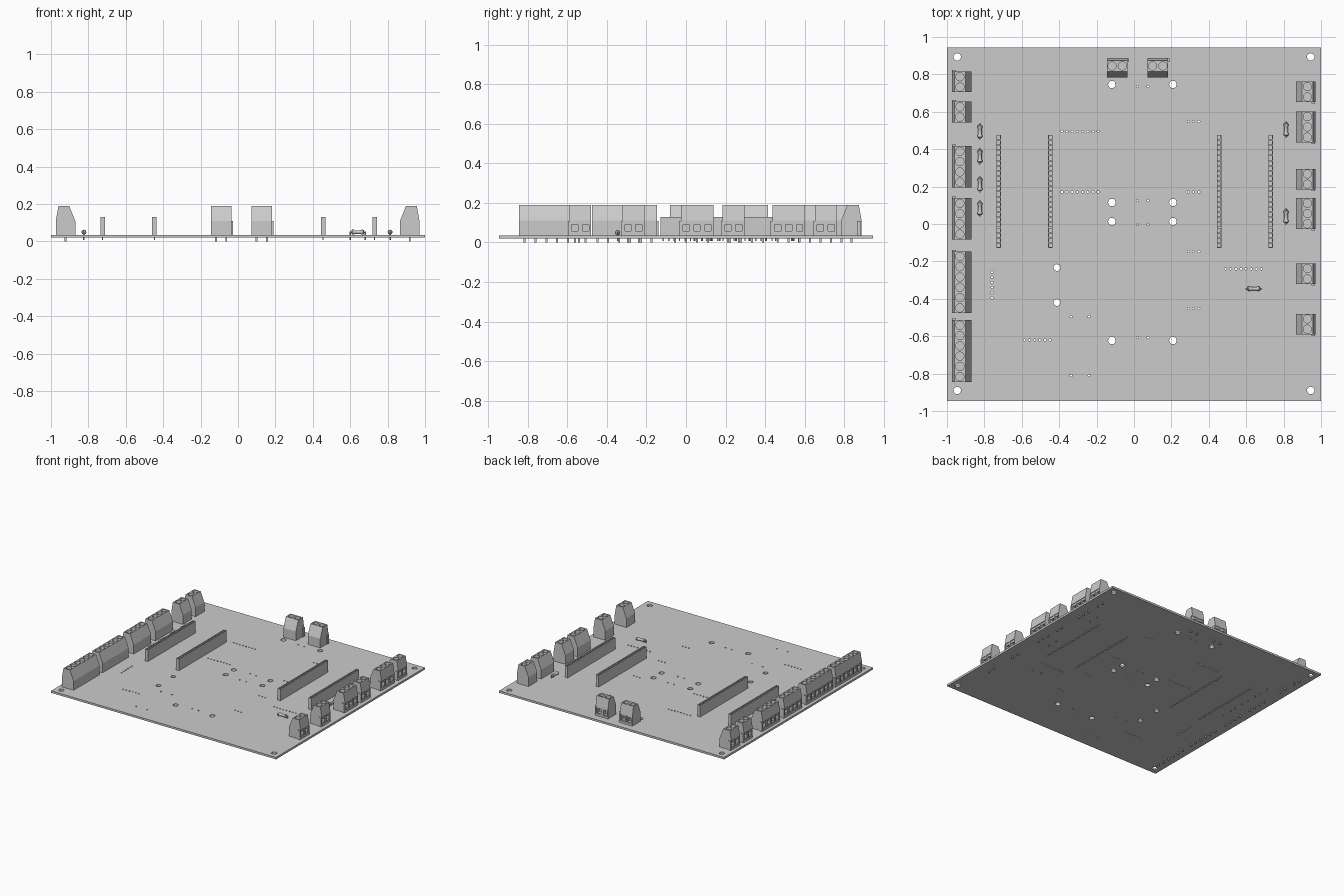
import bpy, bmesh, math
from mathutils import Matrix, Vector

if "Cube" in bpy.data.objects:
    bpy.data.objects.remove(bpy.data.objects["Cube"])

GREY = (0.6, 0.6, 0.6, 1)
mat = bpy.data.materials.new("plain grey")
mat.use_nodes = True
mat.diffuse_color = GREY
mat.node_tree.nodes["Principled BSDF"].inputs["Base Color"].default_value = GREY

BOTTOM, TOP = 0.02, 0.036      # board faces
PITCH = 0.0275                 # header pin spacing
CELL = 2 * PITCH               # terminal pole spacing


def place(name, mesh, loc=(0, 0, 0), turn=0):
    ob = bpy.data.objects.new(name, mesh)
    bpy.context.scene.collection.objects.link(ob)
    ob.location = loc
    ob.rotation_euler.z = math.radians(turn)
    return ob


def finish(bm, name):
    bmesh.ops.recalc_face_normals(bm, faces=bm.faces)
    mesh = bpy.data.meshes.new(name)
    bm.to_mesh(mesh)
    bm.free()
    mesh.materials.append(mat)
    return mesh


def box(bm, lo, hi):
    lo, hi = Vector(lo), Vector(hi)
    m = Matrix.Translation((lo + hi) / 2) @ Matrix.Diagonal((*(hi - lo), 1))
    bmesh.ops.create_cube(bm, size=1, matrix=m)


def tube(bm, r, x, y, z0, z1, sides=16):
    bmesh.ops.create_cone(bm, cap_ends=True, segments=sides, radius1=r, radius2=r, depth=z1 - z0,
                          matrix=Matrix.Translation((x, y, (z0 + z1) / 2)))


def prism(bm, profile, x0, x1, cells=1):
    """Sweep a (y, z) profile along x in equal cells."""
    rings = [[bm.verts.new((x0 + (x1 - x0) * i / cells, y, z)) for y, z in profile]
             for i in range(cells + 1)]
    for a, b in zip(rings, rings[1:]):
        for i in range(len(profile)):
            j = (i + 1) % len(profile)
            bm.faces.new((a[i], a[j], b[j], b[i]))
    bm.faces.new(rings[0])
    bm.faces.new(rings[-1])
    bmesh.ops.recalc_face_normals(bm, faces=bm.faces)


def cut(mesh, cutter_bm):
    """Return the mesh with the cutter volume removed."""
    body = place("body_temp", mesh)
    cutter = place("cutter", finish(cutter_bm, "cutter"))
    cutter.hide_render = True
    mod = body.modifiers.new("cut", 'BOOLEAN')
    mod.operation, mod.solver, mod.object = 'DIFFERENCE', 'EXACT', cutter
    result = bpy.data.meshes.new_from_object(body.evaluated_get(bpy.context.evaluated_depsgraph_get()))
    bpy.data.objects.remove(body)
    bpy.data.objects.remove(cutter)
    return result


# Circuit board: rectangle with round holes as a filled flat curve
curve = bpy.data.curves.new("board", 'CURVE')
curve.dimensions, curve.fill_mode = '2D', 'BOTH'
curve.extrude = (TOP - BOTTOM) / 2


def outline(points):
    s = curve.splines.new('POLY')
    s.points.add(len(points) - 1)
    for p, (x, y) in zip(s.points, points):
        p.co = (x, y, 0, 1)
    s.use_cyclic_u = True


def hole(x, y, r=0.007, sides=10):
    outline([(x + r * math.cos(math.tau * i / sides), y + r * math.sin(math.tau * i / sides))
             for i in range(sides)])


def hole_row(x, y, count, dx=PITCH, dy=0):
    for i in range(count):
        hole(x + i * dx, y + i * dy, 0.006)


outline([(-1, -0.945), (1, -0.945), (1, 0.945), (-1, 0.945)])
for x in (-0.945, 0.945):
    for y in (-0.89, 0.893):
        hole(x, y, 0.02, 24)
for y in (0.746, 0.115, 0.013, -0.623):
    for x in (-0.118, 0.208):
        hole(x, y, 0.02, 24)
for y in (-0.233, -0.42):
    hole(-0.412, y, 0.018, 24)
for y in (0.735, 0.126, -0.003, -0.607):
    hole_row(0.019, y, 2, dx=CELL)
for y in (-0.495, -0.81):
    hole_row(-0.337, y, 2, dx=0.097)
for y in (0.495, 0.171):
    hole_row(-0.385, y, 8)
for y in (0.548, 0.171, -0.147, -0.452):
    hole_row(0.291, y, 3)
hole_row(0.489, -0.24, 8)
hole_row(-0.586, -0.62, 6)
hole_row(-0.759, -0.257, 6, dx=0, dy=-PITCH)
temp = place("board_curve", curve)
board = bpy.data.meshes.new_from_object(temp.evaluated_get(bpy.context.evaluated_depsgraph_get()))
bpy.data.objects.remove(temp)
board.materials.clear()
board.materials.append(mat)
for p in board.polygons:
    p.use_smooth = False
place("circuit_board", board, (0, 0, (TOP + BOTTOM) / 2))


# Screw terminal: wire openings face local +y
def terminal_mesh(poles):
    half = poles * CELL / 2
    centres = [(i + 0.5) * CELL - half for i in range(poles)]
    bm = bmesh.new()
    prism(bm, [(-0.052, TOP), (0.052, TOP), (0.052, 0.11), (0.038, 0.19),
               (-0.02, 0.19), (-0.052, 0.11)], -half, half)
    cutter = bmesh.new()
    for x in centres:
        tube(cutter, 0.022, x, 0.009, 0.17, 0.2, 24)
        box(cutter, (x - 0.023, 0.046, 0.053), (x + 0.023, 0.07, 0.109))
    body = cut(finish(bm, "terminal_body"), cutter)
    # deeper wire openings inside the shallow frames, and screw slots
    cutter = bmesh.new()
    for x in centres:
        box(cutter, (x - 0.016, 0.02, 0.058), (x + 0.016, 0.05, 0.092))
        box(cutter, (x - 0.018, 0.0065, 0.163), (x + 0.018, 0.0115, 0.18))
    body = cut(body, cutter)
    bm = bmesh.new()
    bm.from_mesh(body)
    box(bm, (half - 0.001, 0.03, TOP), (half + 0.008, 0.05, 0.109))   # side key
    for x in centres:
        box(bm, (x - 0.005, -0.005, 0), (x + 0.005, 0.005, TOP + 0.004))
    return finish(bm, "screw_terminal_%d" % poles)


terminals = {n: terminal_mesh(n) for n in (2, 3, 4, 6)}
for y, n in ((0.76, 2), (0.599, 2), (0.306, 4), (0.028, 4), (-0.311, 6), (-0.679, 6)):
    place("right_terminal", terminals[n], (-0.922, y, 0), 90)
for y, n in ((0.707, 2), (0.519, 3), (0.24, 2), (0.056, 3), (-0.266, 2), (-0.535, 2)):
    place("left_terminal", terminals[n], (0.918, y, 0), -90)
for x in (-0.09, 0.127):
    place("back_terminal", terminals[2], (x, 0.836, 0))

# Pin headers: a row of cells with sunken sockets and pins below
PINS = 22
half = PINS * PITCH / 2
bm = bmesh.new()
prism(bm, [(-0.012, TOP), (0.012, TOP), (0.012, 0.13), (-0.012, 0.13)], -half, half, PINS)
tops = [f for f in bm.faces if f.normal.z > 0.9]
bmesh.ops.inset_individual(bm, faces=tops, thickness=0.006)
sockets = bmesh.ops.extrude_discrete_faces(bm, faces=tops)["faces"]
bmesh.ops.translate(bm, vec=(0, 0, -0.04), verts=[v for f in sockets for v in f.verts])
for i in range(PINS):
    x = (i + 0.5) * PITCH - half
    box(bm, (x - 0.003, -0.003, 0.008), (x + 0.003, 0.003, TOP + 0.003))
header = finish(bm, "pin_header")
for x in (-0.7235, -0.447, 0.455, 0.73):
    place("pin_header", header, (x, 0.174, 0), 90)

# Resistors: lathed body with wire leads bent down through the board
AXIS = 0.05
bm = bmesh.new()
shape = [(0, 0.034), (0.009, 0.034), (0.013, 0.029), (0.013, 0.021), (0.01, 0.016)]
shape += [(r, -x) for r, x in reversed(shape)]
verts = [bm.verts.new((x, 0, AXIS + r)) for r, x in shape]
edges = [bm.edges.new(pair) for pair in zip(verts, verts[1:])]
bmesh.ops.spin(bm, geom=verts + edges, cent=(0, 0, AXIS), axis=(1, 0, 0),
               angle=math.tau, steps=16)
bmesh.ops.remove_doubles(bm, verts=bm.verts, dist=0.0002)
for side in (-1, 1):
    tube(bm, 0.004, side * 0.041, 0, 0.008, AXIS + 0.004, 8)
    bmesh.ops.create_cone(bm, cap_ends=True, segments=8, radius1=0.004, radius2=0.004, depth=0.012,
                          matrix=Matrix.Translation((side * 0.037, 0, AXIS))
                          @ Matrix.Rotation(math.pi / 2, 4, 'Y'))
resistor = finish(bm, "resistor")
spots = [(-0.824, y, 90) for y in (0.495, 0.362, 0.212, 0.083)]
spots += [(0.813, 0.505, 90), (0.813, 0.04, 90), (0.64, -0.346, 0)]
for x, y, turn in spots:
    ob = place("resistor", resistor, (x, y, 0), turn)
bpy.ops.object.select_all(action='DESELECT')
ob.select_set(True)
bpy.context.view_layer.objects.active = ob
bpy.ops.object.shade_smooth_by_angle(angle=math.radians(35))
